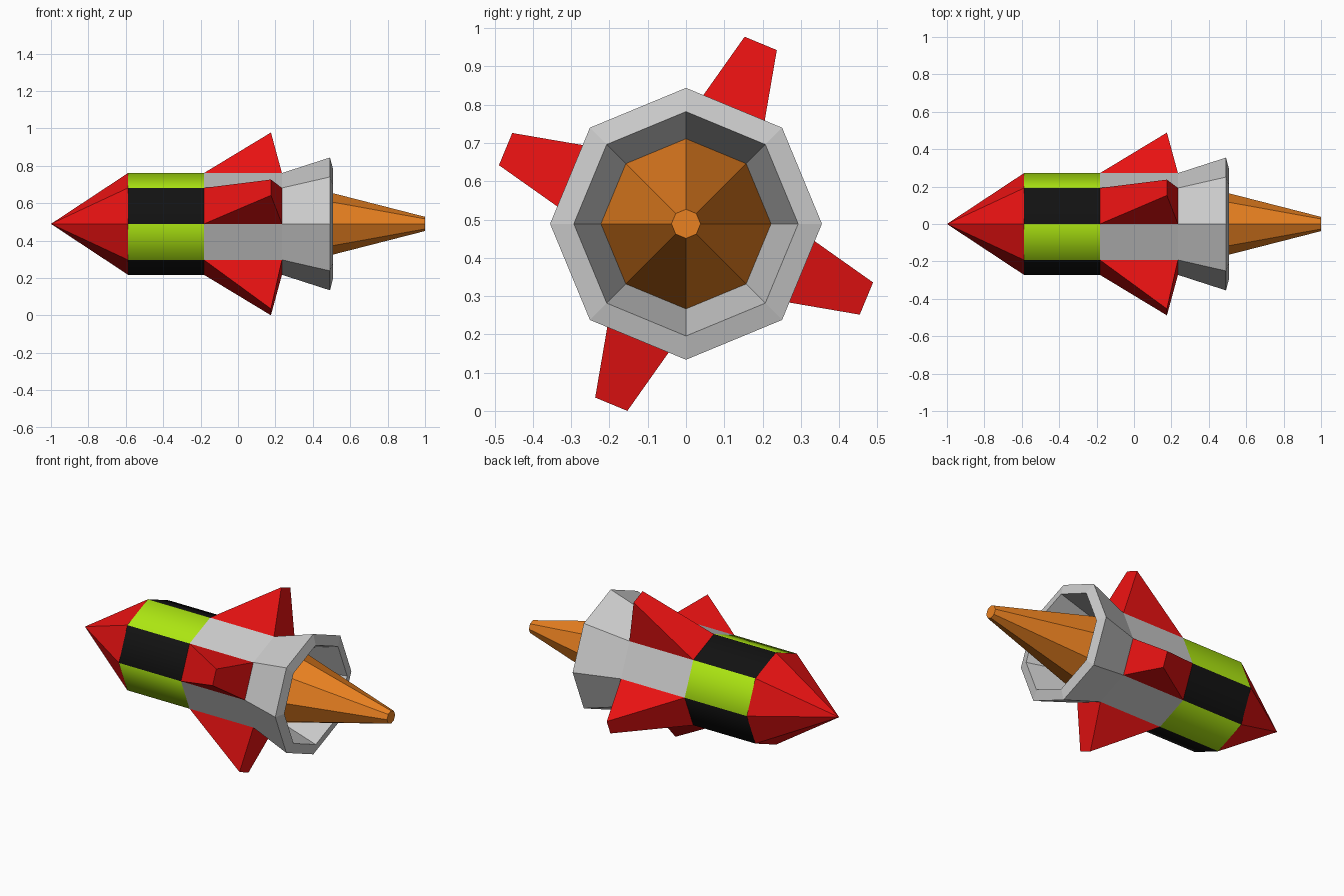
import bpy
import bmesh
from math import sin, cos, pi
from mathutils import Vector

if "Cube" in bpy.data.objects:
    bpy.data.objects.remove(bpy.data.objects["Cube"])

AXIS_Z = 0.489   # height of the rocket's long axis
SIDES = 8
R = 0.272        # hull radius


def material(name, rgb):
    m = bpy.data.materials.new(name)
    m.diffuse_color = (*rgb, 1)
    m.use_nodes = True
    m.node_tree.nodes["Principled BSDF"].inputs["Base Color"].default_value = m.diffuse_color
    return m


RED = material("red", (0.82, 0.006, 0.006))
GREEN = material("lime", (0.42, 0.80, 0.006))
BLACK = material("black", (0.006, 0.006, 0.006))
ORANGE = material("orange", (0.82, 0.22, 0.015))


def point(x, r, angle, side=0.0):
    """Point at radius r along angle, shifted sideways around the long axis."""
    return Vector((x, r * cos(angle) - side * sin(angle),
                   AXIS_Z + r * sin(angle) + side * cos(angle)))


def finish(name, bm, mats=(), flip=True):
    if flip:
        bmesh.ops.recalc_face_normals(bm, faces=bm.faces)
    mesh = bpy.data.meshes.new(name)
    bm.to_mesh(mesh)
    bm.free()
    for m in mats:
        mesh.materials.append(m)
    obj = bpy.data.objects.new(name, mesh)
    bpy.context.collection.objects.link(obj)
    return obj


def lathe(name, profile, mats=(), smooth=False, cap_start=False, cap_end=False):
    """Eight-sided revolve of (x, radius) points; materials alternate by side."""
    bm = bmesh.new()
    rings = []
    for x, r in profile:
        count = SIDES if r > 0 else 1
        rings.append([bm.verts.new(point(x, r, 2 * pi * k / SIDES)) for k in range(count)])
    for a, b in zip(rings, rings[1:]):
        for k in range(SIDES):
            j = (k + 1) % SIDES
            corners = [a[k % len(a)], a[j % len(a)], b[j % len(b)], b[k % len(b)]]
            face = bm.faces.new(list(dict.fromkeys(corners)))
            face.material_index = k % max(1, len(mats))
            face.smooth = smooth
    if cap_start:
        bm.faces.new(rings[0])
    if cap_end:
        bm.faces.new(rings[-1])
    return finish(name, bm, mats)


# Nose cone
lathe("nose_cone", [(-1, 0), (-0.588, R)], [RED])

# Checkered band, sides alternate green and black
lathe("striped_band", [(-0.588, R), (-0.182, R)], [GREEN, BLACK], smooth=True)

# Rear hull flaring into a hollow nozzle
lathe("rear_hull_and_nozzle",
      [(-0.182, R), (0.235, R), (0.492, 0.355), (0.508, 0.293), (0.245, 0.211)],
      cap_start=True, cap_end=True)

# Exhaust flame
lathe("flame", [(0.27, 0.225), (1, 0.038)], [ORANGE], cap_start=True, cap_end=True)

# Four wedge fins, each rising from a whole side of the rear hull
apothem, half_side = R * cos(pi / SIDES), R * sin(pi / SIDES)
for n in range(4):
    ang = pi * 3 / 8 + n * pi / 2
    bm = bmesh.new()
    left, right = [[bm.verts.new(point(x, r, ang, s * w)) for x, r, w in (
        (-0.182, apothem, half_side), (0.176, 0.51, 0.0455), (0.235, apothem, half_side))]
        for s in (-1, 1)]
    bm.faces.new(left)
    bm.faces.new(right)
    for i in range(3):
        j = (i + 1) % 3
        bm.faces.new((left[i], left[j], right[j], right[i]))
    finish(f"fin_{n + 1}", bm, [RED])
